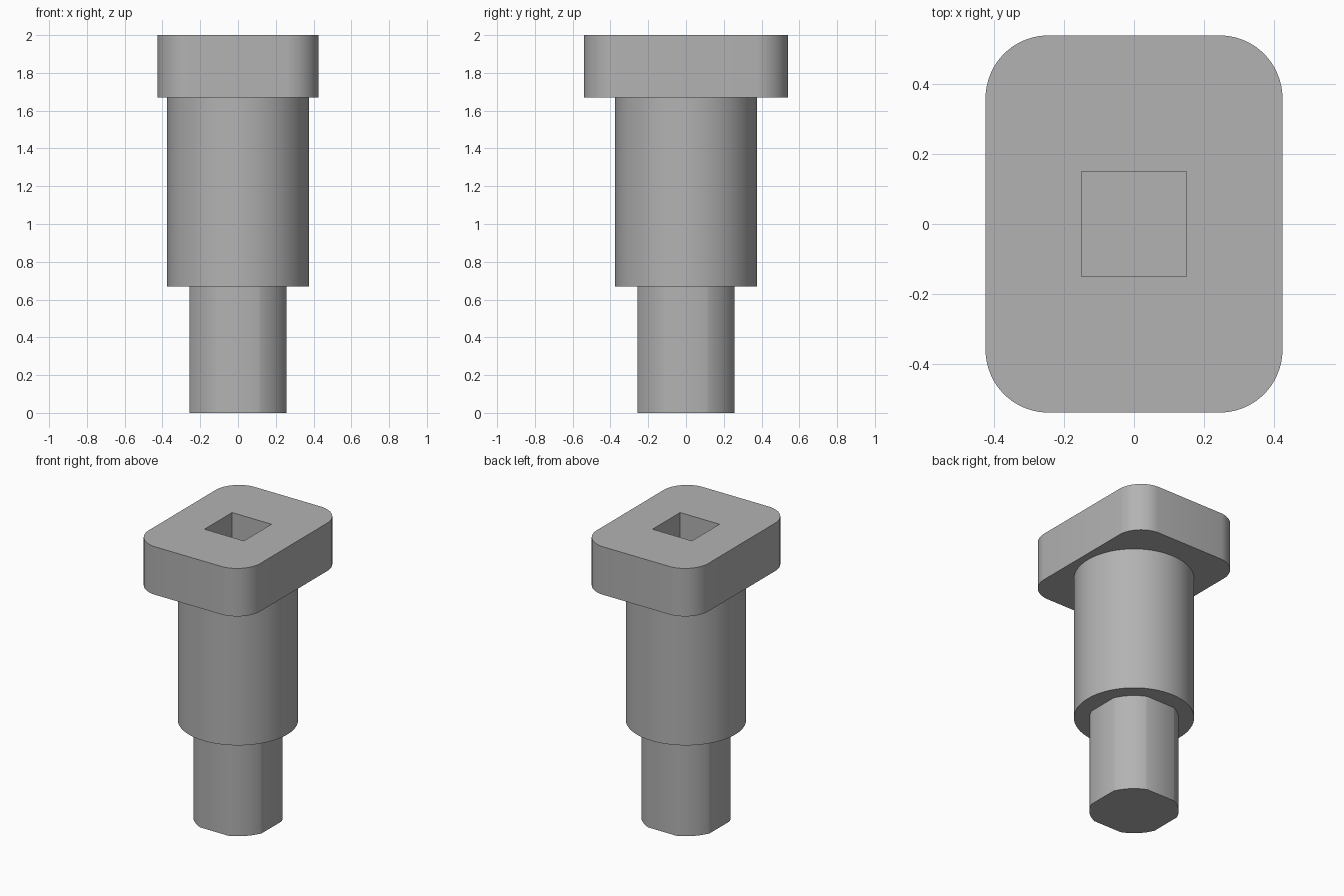
import bpy
import bmesh
from math import sin, cos, pi, radians, sqrt, asin

if "Cube" in bpy.data.objects:
    bpy.data.objects.remove(bpy.data.objects["Cube"])

grey = bpy.data.materials.new("plain_grey")
grey.use_nodes = True
colour = (0.45, 0.45, 0.45, 1)
grey.diffuse_color = colour
grey.node_tree.nodes["Principled BSDF"].inputs["Base Color"].default_value = colour


def circle(radius, steps=96):
    return [(radius * cos(2 * pi * i / steps), radius * sin(2 * pi * i / steps))
            for i in range(steps)]


def rounded_rectangle(half_x, half_y, cut, radius, steps=16):
    """Rectangle whose corners, cut back by a set distance, are bridged by arcs."""
    offset = cut / 2 + sqrt(radius ** 2 - cut ** 2 / 2) / sqrt(2)
    half_angle = asin(cut / sqrt(2) / radius)
    quarter = []
    for i in range(steps + 1):
        a = pi / 4 + half_angle * (2 * i / steps - 1)
        quarter.append((half_x - offset + radius * cos(a),
                        half_y - offset + radius * sin(a)))
    upper = quarter + [(-x, y) for x, y in reversed(quarter)]
    return upper + [(-x, -y) for x, y in upper]


def prism(name, profile, bottom, top):
    bm = bmesh.new()
    base = bm.faces.new([bm.verts.new((x, y, bottom)) for x, y in profile])
    extruded = bmesh.ops.extrude_face_region(bm, geom=[base], use_keep_orig=True)
    for v in extruded["geom"]:
        if isinstance(v, bmesh.types.BMVert):
            v.co.z = top
    bmesh.ops.recalc_face_normals(bm, faces=bm.faces)
    mesh = bpy.data.meshes.new(name)
    bm.to_mesh(mesh)
    bm.free()
    mesh.materials.append(grey)
    obj = bpy.data.objects.new(name, mesh)
    bpy.context.collection.objects.link(obj)
    bpy.ops.object.select_all(action="DESELECT")
    obj.select_set(True)
    bpy.context.view_layer.objects.active = obj
    bpy.ops.object.shade_smooth_by_angle(angle=radians(30))
    return obj


# Square-flatted tip, round shaft and oblong head
tip = prism("square_tip", rounded_rectangle(0.257, 0.257, 0.15, 0.278), 0, 0.67)
shaft = prism("round_shaft", circle(0.375), 0.67, 1.67)
head = prism("oblong_head", rounded_rectangle(0.425, 0.54, 0.165, 0.18), 1.67, 2)

# Square socket sunk into the head
s = 0.15
cutter = prism("socket_cutter", [(s, s), (-s, s), (-s, -s), (s, -s)], 1.67 + 0.001, 2.1)
cutter.hide_render = True
cutter.hide_set(True)
socket = head.modifiers.new("Socket", "BOOLEAN")
socket.operation = "DIFFERENCE"
socket.object = cutter
socket.solver = "EXACT"
